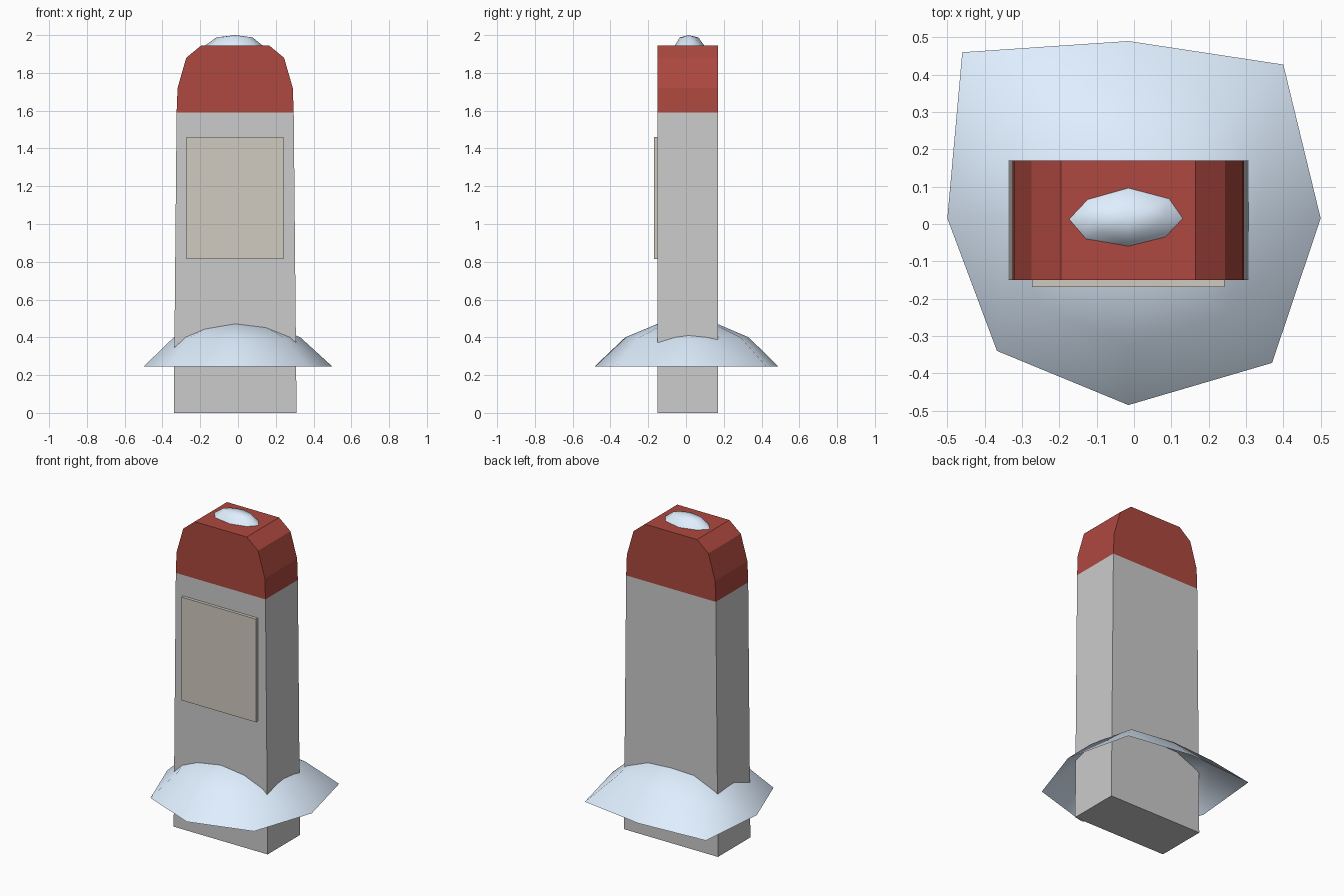
import bpy, bmesh
from mathutils import Vector

if "Cube" in bpy.data.objects:
    bpy.data.objects.remove(bpy.data.objects["Cube"])


def material(name, rgb):
    m = bpy.data.materials.new(name)
    m.diffuse_color = (*rgb, 1)
    m.use_nodes = True
    m.node_tree.nodes["Principled BSDF"].inputs["Base Color"].default_value = m.diffuse_color
    return m


def finish(name, bm, mat=None, smooth=False):
    bmesh.ops.recalc_face_normals(bm, faces=bm.faces)
    me = bpy.data.meshes.new(name)
    bm.to_mesh(me)
    bm.free()
    for p in me.polygons:
        p.use_smooth = smooth
    if mat:
        me.materials.append(mat)
    ob = bpy.data.objects.new(name, me)
    bpy.context.collection.objects.link(ob)
    return ob


def prism(name, profile, y0, y1, mat=None, open_z=None):
    """Extrude an (x, z) outline along y, leaving out the face lying at open_z."""
    bm = bmesh.new()
    a, b = ([bm.verts.new((x, y, z)) for x, z in profile] for y in (y0, y1))
    bm.faces.new(a)
    bm.faces.new(b[::-1])
    n = len(profile)
    for i in range(n):
        j = (i + 1) % n
        if not (profile[i][1] == profile[j][1] == open_z):
            bm.faces.new((a[i], b[i], b[j], a[j]))
    return finish(name, bm, mat)


def mound(name, rim, centre, levels, top, mat):
    """Open snow dome: the rim shrinks toward the centre through (scale, z) levels."""
    bm = bmesh.new()
    c = Vector(centre)
    rings = []
    for s, z in levels:
        pts = [c + (Vector(p) - c) * s for p in rim]
        rings.append([bm.verts.new((p.x, p.y, z)) for p in pts])
    apex = bm.verts.new((c.x, c.y, top))
    n = len(rim)
    for i in range(n):
        j = (i + 1) % n
        for lo, hi in zip(rings, rings[1:]):
            bm.faces.new((lo[i], lo[j], hi[j], hi[i]))
        bm.faces.new((rings[-1][i], rings[-1][j], apex))
    ob = finish(name, bm, mat, True)
    # An open shell has no reliable outside, so point it upward
    if sum(p.normal.z for p in ob.data.polygons) < 0:
        ob.data.flip_normals()
    return ob


red = material("red_paint", (0.42, 0.065, 0.05))
plate = material("plate", (0.64, 0.60, 0.53))
snow = material("snow", (0.74, 0.86, 1.0))
CX = -0.015

# Tapered stone body and painted rounded head
prism("stone_body", [(CX - 0.325, 0), (CX + 0.325, 0),
                     (CX + 0.31, 1.59), (CX - 0.31, 1.59)],
      -0.15, 0.17, open_z=1.59)
half = [(0.31, 1.59), (0.305, 1.72), (0.259, 1.88), (0.18, 1.945)]
prism("painted_head", [(CX + x, z) for x, z in half]
      + [(CX - x, z) for x, z in reversed(half)], -0.15, 0.17, red, open_z=1.59)

# Front plate
prism("front_plate", [(-0.273, 0.815), (0.242, 0.815), (0.242, 1.46), (-0.273, 1.46)],
      -0.169, -0.149, plate)

# Snow drift around the foot
mound("snow_drift",
      [(-0.5, 0.015), (-0.46, 0.46), (CX, 0.49), (0.4, 0.427),
       (0.5, 0.015), (0.37, -0.372), (CX, -0.485), (-0.367, -0.34)],
      (CX, 0.01), [(1, 0.245), (0.67, 0.4), (0.33, 0.47)], 0.485, snow)

# Snow patch on top
mound("snow_cap",
      [(-0.175, 0.013), (-0.125, 0.066), (CX, 0.097), (0.095, 0.068),
       (0.132, 0.015), (0.085, -0.035), (CX, -0.06), (-0.13, -0.04)],
      (CX, 0.013), [(1, 1.944), (0.62, 1.988)], 2.0, snow)
